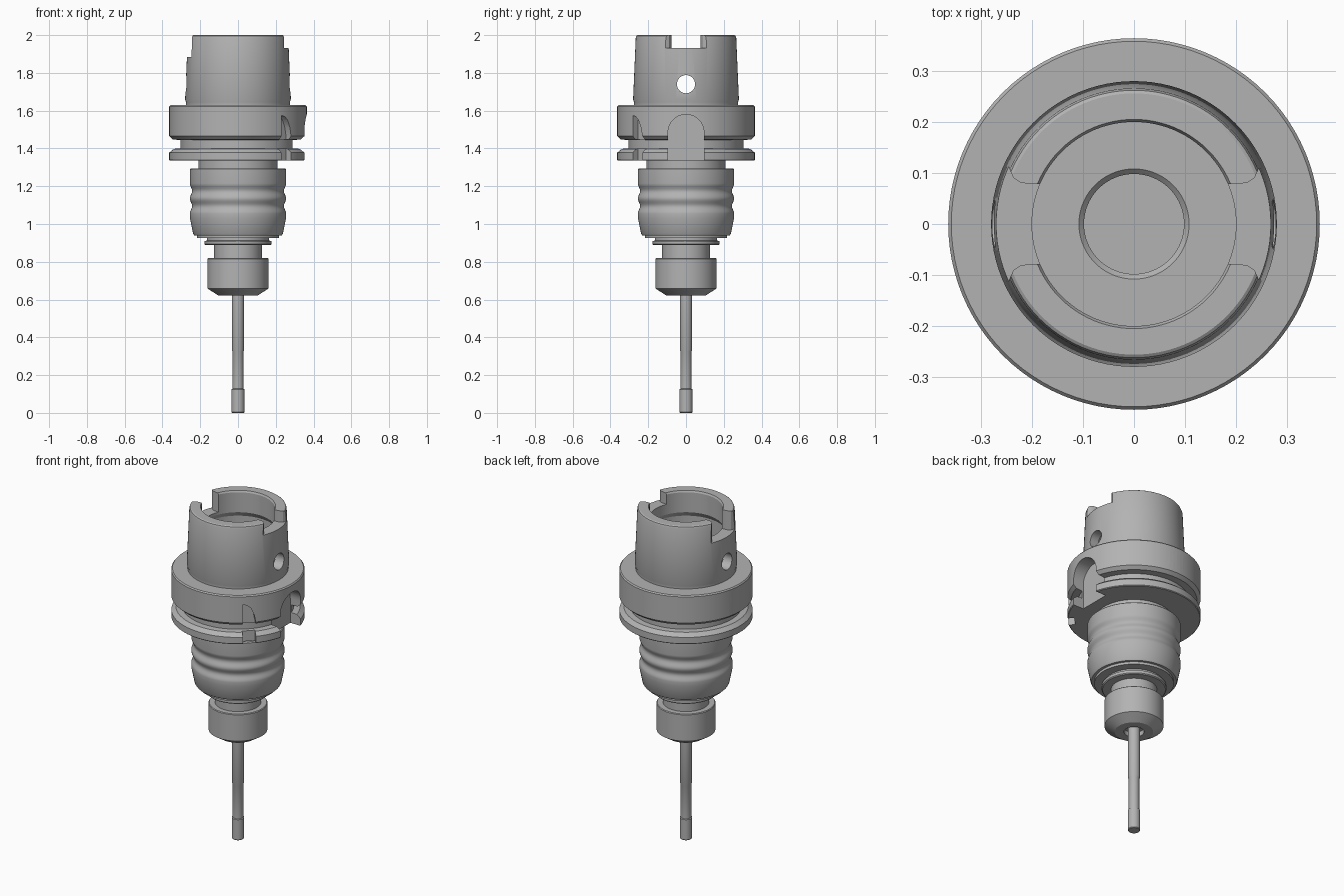
import bpy, bmesh, math
from mathutils import Matrix, Vector

if "Cube" in bpy.data.objects:
    bpy.data.objects.remove(bpy.data.objects["Cube"], do_unlink=True)

steel = bpy.data.materials.new("steel_grey")
steel.use_nodes = True
GREY = (0.45, 0.45, 0.45, 1)
steel.diffuse_color = GREY
steel.node_tree.nodes["Principled BSDF"].inputs["Base Color"].default_value = GREY


def add_object(name, bm):
    bmesh.ops.recalc_face_normals(bm, faces=bm.faces)
    mesh = bpy.data.meshes.new(name)
    bm.to_mesh(mesh)
    bm.free()
    mesh.materials.append(steel)
    ob = bpy.data.objects.new(name, mesh)
    bpy.context.scene.collection.objects.link(ob)
    return ob


def lathe(name, profile, steps=96):
    """Revolve (radius, height) points that start and end on the axis."""
    bm = bmesh.new()
    verts = [bm.verts.new((r, 0, z)) for r, z in profile]
    edges = [bm.edges.new(pair) for pair in zip(verts, verts[1:])]
    bmesh.ops.spin(bm, geom=verts + edges, cent=(0, 0, 0), axis=(0, 0, 1),
                   angle=math.tau, steps=steps)
    bmesh.ops.remove_doubles(bm, verts=bm.verts, dist=1e-5)
    return add_object(name, bm)


def prism(outline, start, end, matrix=Matrix()):
    """Cutter: extrude an outline from start to end along local z."""
    bm = bmesh.new()
    face = bm.faces.new([bm.verts.new((x, y, start)) for x, y in outline])
    top = bmesh.ops.extrude_face_region(bm, geom=[face])["geom"]
    bmesh.ops.translate(bm, vec=(0, 0, end - start),
                        verts=[v for v in top if isinstance(v, bmesh.types.BMVert)])
    bm.transform(matrix)
    cutter = add_object("cutter", bm)
    cutter.hide_render = True
    return cutter


def arc(radius, cy=0, sweep=math.tau, n=48):
    count = n if sweep == math.tau else n + 1
    return [(radius * math.cos(sweep * i / n), cy + radius * math.sin(sweep * i / n))
            for i in range(count)]


def radial(angle, height=0):
    """Local x runs tangentially, local y up and local z outwards."""
    a = math.radians(angle)
    out, up = Vector((math.cos(a), math.sin(a), 0)), Vector((0, 0, 1))
    m = Matrix((up.cross(out), up, out)).transposed().to_4x4()
    return Matrix.Translation((0, 0, height)) @ m


def carve(ob, cutters):
    for cutter in cutters:
        mod = ob.modifiers.new("cut", "BOOLEAN")
        mod.operation, mod.solver, mod.object = "DIFFERENCE", "EXACT", cutter
    graph = bpy.context.evaluated_depsgraph_get()
    mesh = bpy.data.meshes.new_from_object(ob.evaluated_get(graph))
    ob.modifiers.clear()
    ob.data = mesh
    for cutter in cutters:
        bpy.data.objects.remove(cutter, do_unlink=True)


# Hollow taper shank with grooved flange
holder = lathe("taper_and_flange", [
    (0, 1.17), (0.05, 1.2), (0.098, 1.2), (0.098, 1.59), (0.108, 1.6),
    (0.22, 1.6), (0.22, 1.84), (0.2, 1.87), (0.2, 1.99), (0.205, 2.0),
    (0.256, 2.0), (0.262, 1.996), (0.266, 1.985), (0.28, 1.66), (0.275, 1.645),
    (0.275, 1.629), (0.358, 1.629), (0.364, 1.622), (0.364, 1.465),
    (0.345, 1.447), (0.305, 1.445), (0.305, 1.4), (0.34, 1.398), (0.364, 1.378),
    (0.364, 1.34), (0.36, 1.336), (0.21, 1.336), (0.21, 1.15), (0, 1.15)])

cutters = []
# Drive slots in the rim (one deeper) and arched slots in the flange
flare = [(0.1, 0.078), (0.2, 0.078), (0.222, 0.081), (0.236, 0.09),
         (0.243, 0.105), (0.25, 0.125), (0.4, 0.125)]
rim_slot = flare + [(x, -y) for x, y in reversed(flare)]
arch = [(0.095, 1.3)] + arc(0.095, 1.485, math.pi, 24) + [(-0.095, 1.3)]
for angle, floor in ((0, 1.932), (180, 1.885)):
    turn = Matrix.Rotation(math.radians(angle), 4, "Z")
    cutters.append(prism(rim_slot, floor, 2.1, turn))
    cutters.append(prism(arch, 0.282, 0.5, radial(angle)))
# Cross hole through the taper
cutters.append(prism(arc(0.048), -0.5, 0.5, radial(0, 1.74)))
# Stepped hole at the back of the flange
cutters.append(prism(arc(0.055), 0.325, 0.5, radial(90, 1.54)))
cutters.append(prism(arc(0.042), 0.24, 0.45, radial(90, 1.54)))
# Orientation notch
notch = [(-0.036, 1.3), (0.036, 1.3), (0.036, 1.46), (0.026, 1.51),
         (0.008, 1.55), (-0.012, 1.568), (-0.036, 1.575)]
cutters.append(prism(notch, 0.325, 0.5, radial(-45)))
carve(holder, cutters)

# Grip collar with two rounded grooves
waves = []
for i in range(25):
    t = i / 24
    waves.append((0.249 + 0.006 * math.cos(t * 2 * math.tau), 1.215 - 0.16 * t))
collar = lathe("grip_collar", [(0, 1.295), (0.25, 1.295), (0.255, 1.29)] + waves + [
    (0.254, 1.03), (0.238, 0.95), (0.232, 0.94), (0.217, 0.94), (0.217, 0.925),
    (0.165, 0.925), (0.165, 0.912), (0.177, 0.91), (0.177, 0.893),
    (0.172, 0.888), (0, 0.888)])

# Lower clamping nut with neck and recessed bore
nut = lathe("clamping_nut", [
    (0, 0.9), (0.126, 0.9), (0.126, 0.82), (0.157, 0.82), (0.161, 0.816),
    (0.161, 0.658), (0.105, 0.622), (0.055, 0.622), (0.055, 0.65), (0, 0.65)])

# Cutting tool
tool = lathe("cutting_tool", [
    (0, 0.67), (0.033, 0.67), (0.033, 0.335), (0.029, 0.325), (0.029, 0.128),
    (0.034, 0.125), (0.034, 0.004), (0.031, 0), (0, 0)], 48)

# Smooth round surfaces, keeping machined edges crisp
bpy.ops.object.select_all(action="DESELECT")
for ob in (holder, collar, nut, tool):
    ob.select_set(True)
bpy.context.view_layer.objects.active = holder
bpy.ops.object.shade_smooth_by_angle(angle=math.radians(25))
